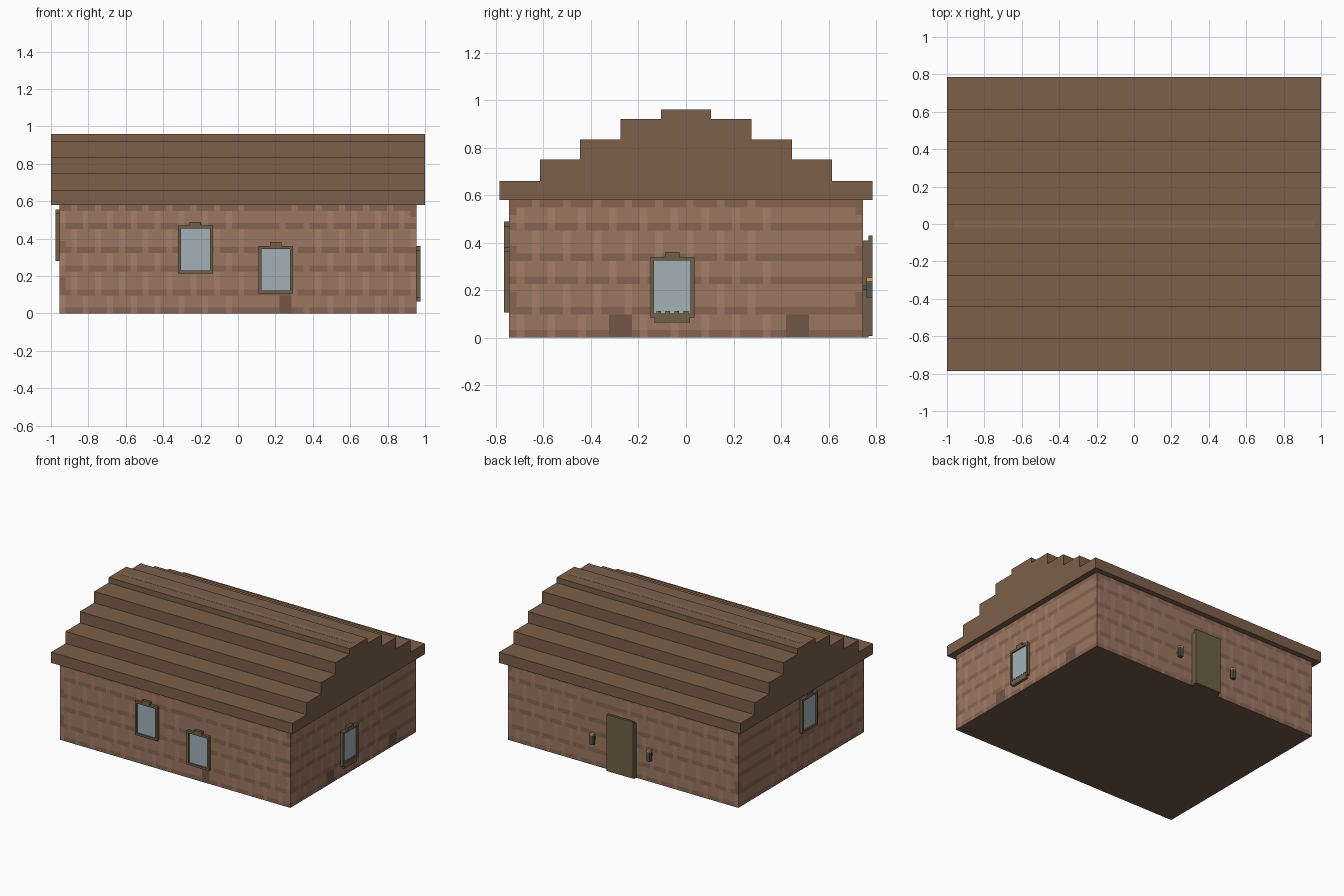
import bpy, bmesh

if "Cube" in bpy.data.objects:
    bpy.data.objects.remove(bpy.data.objects["Cube"])

WX, WY, WH = 0.955, 0.745, 0.58      # wall half sizes and height


def mat(name, rgb):
    m = bpy.data.materials.new(name)
    m.diffuse_color = (*rgb, 1)
    m.use_nodes = True
    m.node_tree.nodes["Principled BSDF"].inputs["Base Color"].default_value = m.diffuse_color
    return m


BRICK = mat("brick", (0.33, 0.18, 0.12))
COURSE = mat("brick_course", (0.24, 0.13, 0.085))
JOINT = mat("brick_joint", (0.38, 0.21, 0.14))
PATCH = mat("brick_patch", (0.17, 0.095, 0.065))
WOOD = mat("roof_wood", (0.20, 0.115, 0.066))
RIDGE = mat("ridge_wood", (0.23, 0.14, 0.085))
FRAME = mat("frame_wood", (0.16, 0.12, 0.065))
GLASS = mat("glass", (0.36, 0.44, 0.48))
IRON = mat("iron", (0.09, 0.09, 0.08))
FLAME = mat("flame", (0.7, 0.35, 0.08))


def finish(name, bm, mats):
    bmesh.ops.recalc_face_normals(bm, faces=bm.faces)
    me = bpy.data.meshes.new(name)
    bm.to_mesh(me)
    bm.free()
    for m in mats:
        me.materials.append(m)
    ob = bpy.data.objects.new(name, me)
    bpy.context.collection.objects.link(ob)
    return ob


def place(side, u, d, z):
    """Wall coordinates (along wall, distance out of wall, height) to world."""
    return {"front": (u, -WY - d, z), "back": (u, WY + d, z),
            "right": (WX + d, u, z), "left": (-WX - d, u, z)}[side]


def add_box(bm, side, u0, u1, d0, d1, z0, z1):
    a, b = place(side, u0, d0, z0), place(side, u1, d1, z1)
    for v in bmesh.ops.create_cube(bm, size=1)["verts"]:
        v.co = [(p + q) / 2 + c * abs(q - p) for p, q, c in zip(a, b, v.co)]


def boxes(name, material, side, *bounds):
    bm = bmesh.new()
    for b in bounds:
        add_box(bm, side, *b)
    return finish(name, bm, [material])


# Brick walls: one closed shell whose cells are tinted by course
NZ = 18
patches = {"front": [0.25], "right": [-0.278, 0.462], "back": [], "left": []}


def tint(side, u, z, k):
    if z < 0.09 and any(abs(u - p) < 0.042 for p in patches[side]):
        return 3
    row = int(z / 0.111)
    in_row = z - row * 0.111
    shift = (u + 2 + 0.065 * (row % 2)) % 0.13
    if shift < 0.026 and in_row > 0.03:
        return 2
    half = WX if side in ("front", "back") else WY
    if in_row < 0.032 and shift > 0.03 or (half - abs(u) < 0.035 and k % 6 > 3):
        return 1
    return 0


bm = bmesh.new()
for side, half, n in (("front", WX, 60), ("back", WX, 60), ("right", WY, 46), ("left", WY, 46)):
    grid = [[bm.verts.new(place(side, half * (2 * i / n - 1), 0, WH * k / NZ))
             for k in range(NZ + 1)] for i in range(n + 1)]
    for i in range(n):
        for k in range(NZ):
            f = bm.faces.new((grid[i][k], grid[i + 1][k], grid[i + 1][k + 1], grid[i][k + 1]))
            f.material_index = tint(side, half * (2 * (i + 0.5) / n - 1), WH * (k + 0.5) / NZ, k)
bmesh.ops.remove_doubles(bm, verts=bm.verts, dist=1e-4)
finish("brick_walls", bm, [BRICK, COURSE, JOINT, PATCH])

# Floor
boxes("floor", PATCH, "front", (-WX, WX, -2 * WY, 0, 0, 0.003))

# Stepped roof: half profile mirrored, extruded along x
steps = [(0.785, 0.66), (0.615, 0.75), (0.445, 0.835), (0.275, 0.92), (0.105, 0.96)]
half, z = [], 0.58
for y, top in steps:
    half += [(y, z), (y, top)]
    z = top
profile = half + [(-y, z) for y, z in reversed(half)]
bm = bmesh.new()
face = bm.faces.new([bm.verts.new((-1, y, z)) for y, z in profile])
ext = bmesh.ops.extrude_face_region(bm, geom=[face])["geom"]
bmesh.ops.translate(bm, vec=(2, 0, 0), verts=[v for v in ext if isinstance(v, bmesh.types.BMVert)])
finish("stepped_roof", bm, [WOOD])

# Pale strip along the ridge
boxes("ridge_strip", RIDGE, "front", (-0.96, 0.96, -WY - 0.02, -WY + 0.02, 0.955, 0.961))


# Windows: frame bars, top cap, recessed glass, optional toothed sill
def window(name, side, u, z, sill=False):
    w, h, t, d = 0.0925, 0.255, 0.016, 0.02
    bars = [(u - w, u - w + t, 0, d, z, z + h), (u + w - t, u + w, 0, d, z, z + h),
            (u - w + t, u + w - t, 0, d, z, z + t), (u - w + t, u + w - t, 0, d, z + h - t, z + h),
            (u - 0.031, u + 0.031, 0, d, z + h, z + h + 0.02)]
    if sill:
        bars.append((u - 0.075, u + 0.075, 0, d, z - 0.02, z))
        for i in range(4):
            c = u - 0.057 + i * 0.038
            bars.append((c - 0.01, c + 0.01, 0, d, z + t, z + t + 0.012))
    boxes(name + "_frame", FRAME, side, *bars)
    boxes(name + "_glass", GLASS, side, (u - w + t, u + w - t, 0, 0.01, z + t, z + h - t))


window("front_left_window", "front", -0.2275, 0.215)
window("front_right_window", "front", 0.2025, 0.107)
window("right_window", "right", -0.0575, 0.085, sill=True)
window("left_window", "left", -0.08, 0.28)

# Back door: frame slab against the wall and door leaf over it
boxes("door_frame", FRAME, "back", (-0.11, 0.11, 0, 0.022, 0, 0.41))
boxes("door_leaf", FRAME, "back", (-0.11, 0.11, 0.022, 0.04, 0.008, 0.43))

# Wall lanterns either side of the door
for label, u in (("left", -0.235), ("right", 0.235)):
    boxes(label + "_lantern_body", IRON, "back", (u - 0.014, u + 0.014, 0.015, 0.04, 0.17, 0.238),
          (u - 0.007, u + 0.007, 0, 0.015, 0.2, 0.22))
    boxes(label + "_lantern_flame", FLAME, "back", (u - 0.014, u + 0.014, 0.015, 0.04, 0.238, 0.253))
